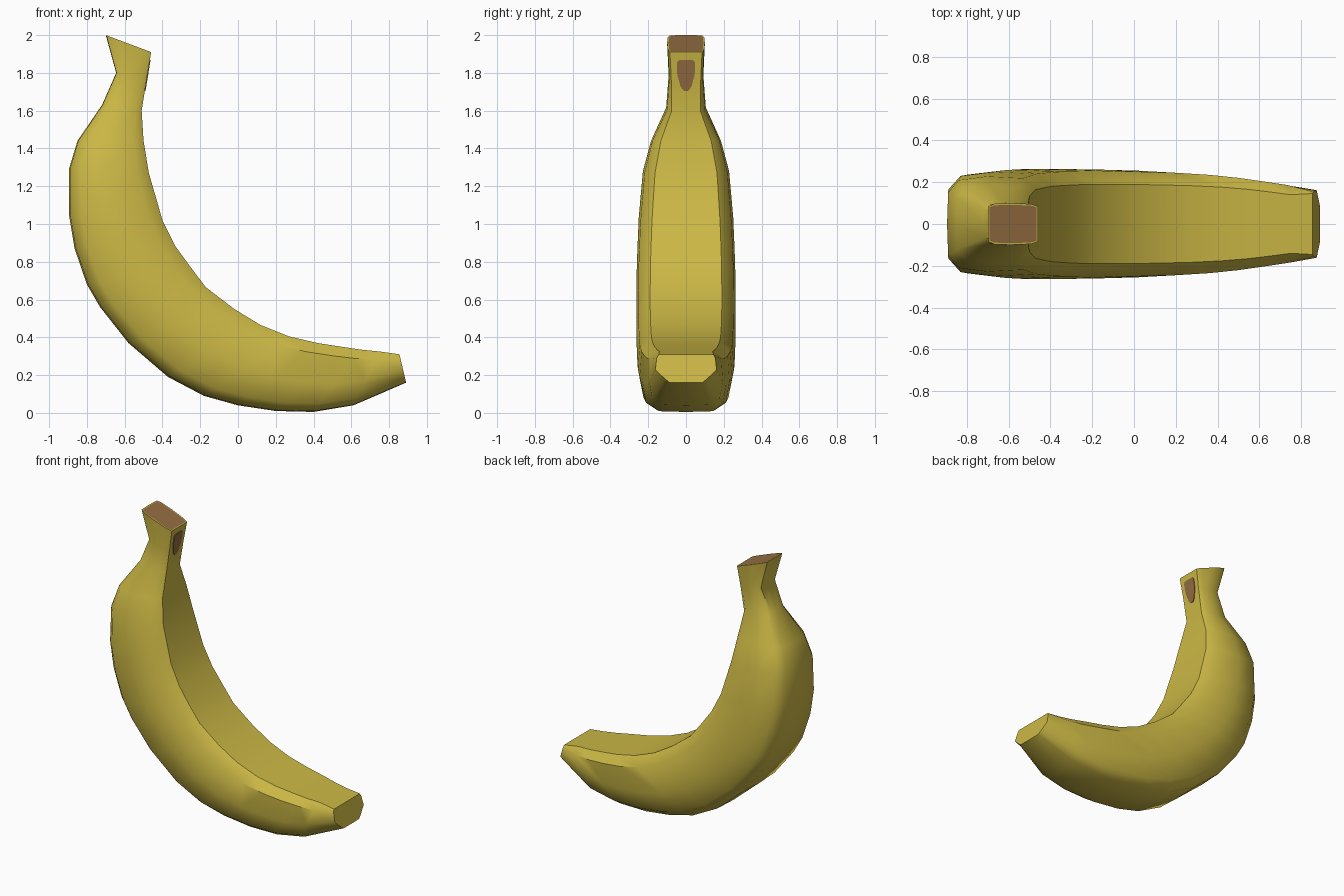
import bpy, bmesh
from mathutils import Vector

if "Cube" in bpy.data.objects:
    bpy.data.objects.remove(bpy.data.objects["Cube"])


def material(name, rgb):
    m = bpy.data.materials.new(name)
    m.diffuse_color = (*rgb, 1)
    m.use_nodes = True
    m.node_tree.nodes["Principled BSDF"].inputs["Base Color"].default_value = m.diffuse_color
    return m


yellow = material("banana yellow", (0.60, 0.48, 0.06))
brown = material("stem brown", (0.30, 0.155, 0.055))

# Cross-sections from stem to tip: outer x, z, inner x, z, half width
sections = [
    (-0.70, 2.00, -0.46, 1.91, 0.100),
    (-0.645, 1.80, -0.483, 1.77, 0.092),
    (-0.72, 1.63, -0.51, 1.60, 0.105),
    (-0.85, 1.44, -0.50, 1.44, 0.185),
    (-0.895, 1.29, -0.472, 1.27, 0.228),
    (-0.895, 1.05, -0.40, 1.02, 0.25),
    (-0.865, 0.87, -0.33, 0.88, 0.257),
    (-0.80, 0.68, -0.25, 0.77, 0.262),
    (-0.73, 0.56, -0.17, 0.665, 0.263),
    (-0.58, 0.37, -0.02, 0.55, 0.263),
    (-0.37, 0.19, 0.12, 0.465, 0.26),
    (-0.18, 0.09, 0.27, 0.405, 0.255),
    (0.00, 0.04, 0.42, 0.37, 0.245),
    (0.20, 0.01, 0.55, 0.35, 0.23),
    (0.40, 0.005, 0.65, 0.335, 0.213),
    (0.61, 0.04, 0.75, 0.325, 0.195),
    (0.89, 0.16, 0.855, 0.31, 0.162),
]


def ring(i, sec):
    """Rounded box section; squarer at the stem, narrow below at the tip."""
    xo, zo, xi, zi, w = sec
    outer, shoulder = (0.66, 0.92)
    inner = 0.72
    if i < 2:
        outer, shoulder, inner = 0.85, 0.97, 0.85
    if i == len(sections) - 1:
        outer, shoulder, inner = 0.55, 0.68, 0.90
    half = [(0.012, outer), (0.13, shoulder), (0.45, 1.0), (0.86, 0.96), (1.0, inner)]
    loop = [(0, 0)] + half + [(1, 0)] + [(t, -s) for t, s in reversed(half)]
    a, b = Vector((xo, 0, zo)), Vector((xi, 0, zi))
    return [a.lerp(b, t) + Vector((0, s * w, 0)) for t, s in loop]


def finish(bm, name, mats):
    bmesh.ops.recalc_face_normals(bm, faces=bm.faces)
    me = bpy.data.meshes.new(name)
    bm.to_mesh(me)
    bm.free()
    for m in mats:
        me.materials.append(m)
    ob = bpy.data.objects.new(name, me)
    bpy.context.collection.objects.link(ob)
    return ob


# Fruit: skin lofted through the sections
bm = bmesh.new()
rings = [[bm.verts.new(p) for p in ring(i, s)] for i, s in enumerate(sections)]
n = len(rings[0])
for r0, r1 in zip(rings, rings[1:]):
    for k in range(n):
        bm.faces.new((r0[k], r0[(k + 1) % n], r1[(k + 1) % n], r1[k]))
cap = bm.faces.new(rings[0])
bm.faces.new(rings[-1])
bmesh.ops.recalc_face_normals(bm, faces=bm.faces)
# Brown cut face on the stem, inside a thin yellow rim
bmesh.ops.inset_region(bm, faces=[cap], thickness=0.008)
cap.material_index = 1
fruit = finish(bm, "banana", [yellow, brown])
bpy.context.view_layer.objects.active = fruit
fruit.select_set(True)
bpy.ops.object.shade_smooth_by_angle(angle=0.75)

# Brown mark on the inner side of the stem
side = [(0.035, 1.868), (0.048, 1.855), (0.046, 1.79), (0.028, 1.725), (0.012, 1.705)]
outline = side + [(-y, z) for y, z in reversed(side)]
bm = bmesh.new()


def stem_x(z):
    # inner line of the stem, bending slightly at z = 1.77
    slope = 0.023 / 0.14 if z > 1.77 else 0.027 / 0.17
    return -0.483 + (z - 1.77) * slope


face = bm.faces.new([bm.verts.new((stem_x(z) - 0.002, y, z)) for y, z in outline])
ext = bmesh.ops.extrude_face_region(bm, geom=[face])
for v in ext["geom"]:
    if isinstance(v, bmesh.types.BMVert):
        v.co.x += 0.006
finish(bm, "stem_mark", [brown])
